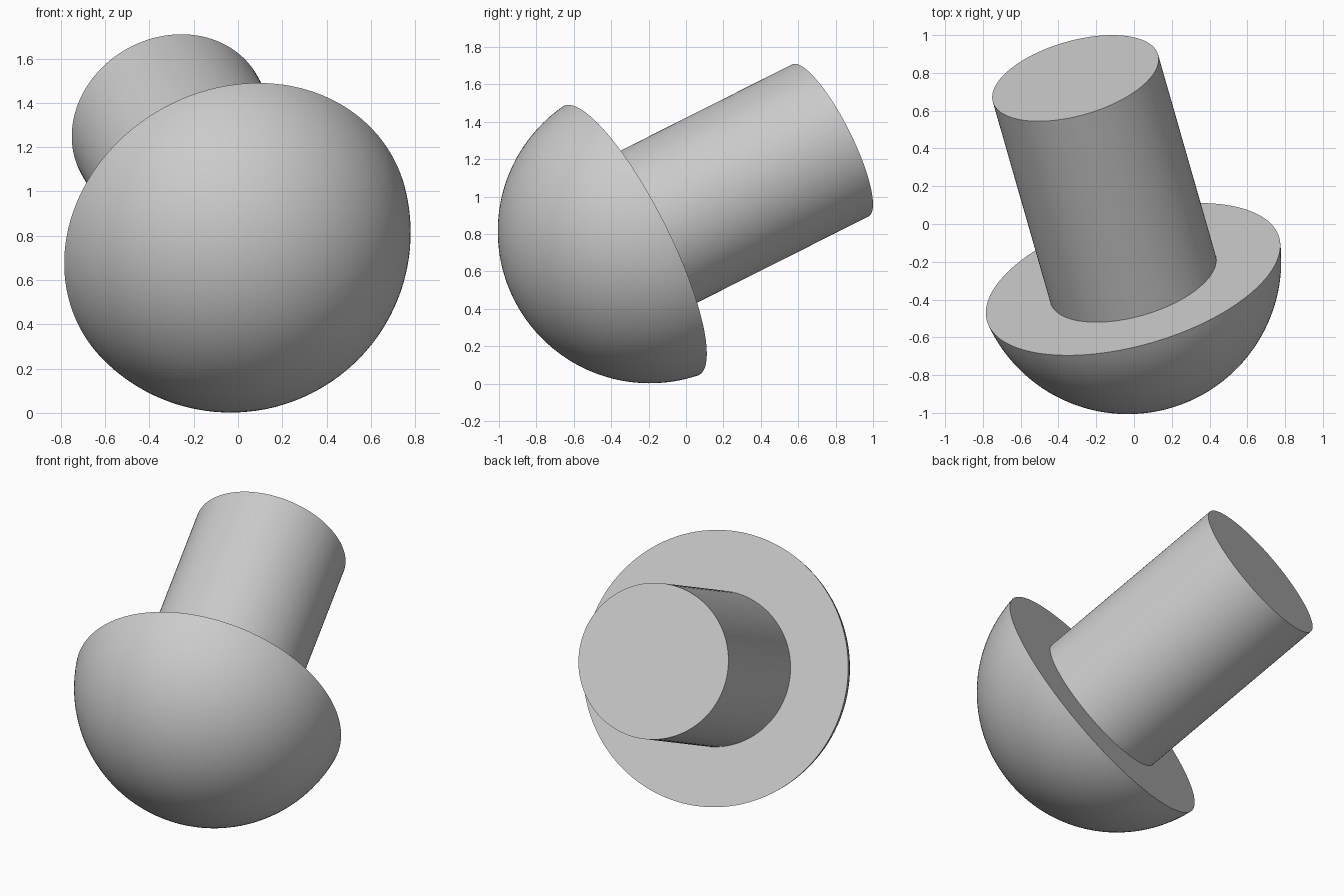
import bpy
import bmesh
from math import asin, cos, sin, radians
from mathutils import Matrix, Vector

cube = bpy.data.objects.get("Cube")
if cube:
    bpy.data.objects.remove(cube, do_unlink=True)

# Main dimensions
RIM_CENTRE = Vector((-0.005, -0.292, 0.765))
CAP_CENTRE = Vector((-0.31, 0.772, 1.30))
RIM_RADIUS = 0.805
SPHERE_RADIUS = 0.813
STEM_RADIUS = 0.455
SEGMENTS = 128
ARC_STEPS = 36

axis = CAP_CENTRE - RIM_CENTRE
stem_length = axis.length
tilt = axis.to_track_quat('Z', 'Y').to_matrix().to_4x4()

# Single grey material
grey = bpy.data.materials.new("light_grey")
grey.use_nodes = True
colour = (0.6, 0.6, 0.6, 1)
grey.diffuse_color = colour
grey.node_tree.nodes["Principled BSDF"].inputs["Base Color"].default_value = colour


def lathe(name, profile):
    """Revolve (radius, height) points around the tilted axis."""
    bm = bmesh.new()
    verts = [bm.verts.new((r, 0, h)) for r, h in profile]
    edges = [bm.edges.new(pair) for pair in zip(verts, verts[1:])]
    bmesh.ops.spin(bm, geom=verts + edges, cent=(0, 0, 0), axis=(0, 0, 1),
                   angle=radians(360), steps=SEGMENTS, use_duplicate=False)
    bmesh.ops.remove_doubles(bm, verts=bm.verts, dist=1e-5)
    bmesh.ops.recalc_face_normals(bm, faces=bm.faces)
    bm.transform(Matrix.Translation(RIM_CENTRE) @ tilt)
    mesh = bpy.data.meshes.new(name)
    bm.to_mesh(mesh)
    bm.free()
    mesh.materials.append(grey)
    obj = bpy.data.objects.new(name, mesh)
    bpy.context.collection.objects.link(obj)
    bpy.ops.object.select_all(action='DESELECT')
    obj.select_set(True)
    bpy.context.view_layer.objects.active = obj
    bpy.ops.object.shade_smooth_by_angle(angle=radians(30))
    return obj


# Domed head: spherical cap closed by a flat underside
rim_angle = asin(RIM_RADIUS / SPHERE_RADIUS)
sphere_height = SPHERE_RADIUS * cos(rim_angle)
dome = [(SPHERE_RADIUS * sin(rim_angle * i / ARC_STEPS),
         sphere_height - SPHERE_RADIUS * cos(rim_angle * i / ARC_STEPS))
        for i in range(ARC_STEPS + 1)]
lathe("domed_head", dome + [(0, 0)])

# Cylindrical stem, seated slightly inside the head
lathe("stem", [(0, -0.05), (STEM_RADIUS, -0.05),
               (STEM_RADIUS, stem_length), (0, stem_length)])
